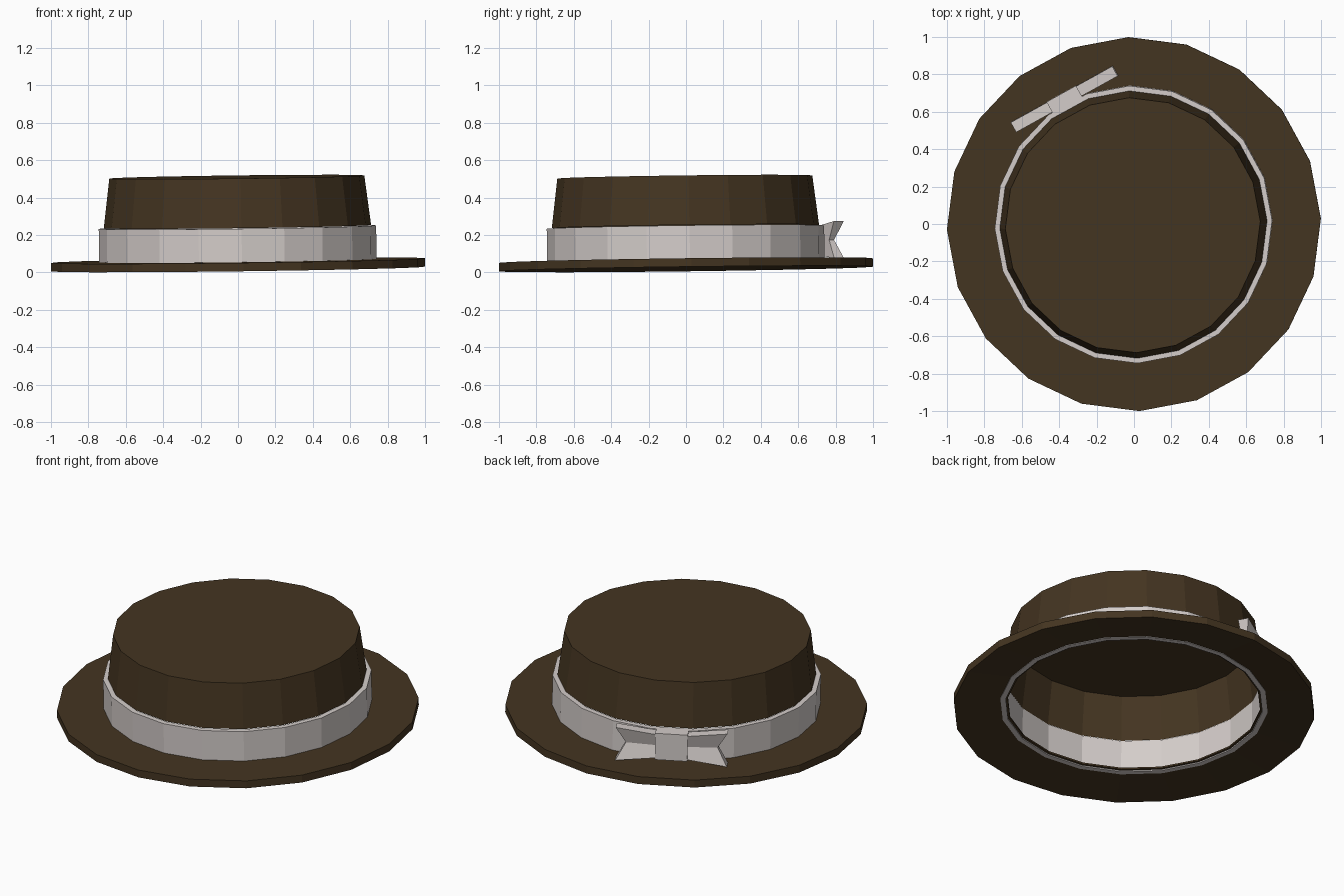
import bpy, bmesh
from math import cos, sin, radians
from mathutils import Matrix

if "Cube" in bpy.data.objects:
    bpy.data.objects.remove(bpy.data.objects["Cube"])

SIDES = 20
TURN = radians(1.7)
TILT = Matrix.Rotation(0.0125, 4, 'X') @ Matrix.Rotation(-0.0125, 4, 'Y')


def material(name, color):
    m = bpy.data.materials.new(name)
    m.diffuse_color = (*color, 1)
    m.use_nodes = True
    m.node_tree.nodes["Principled BSDF"].inputs["Base Color"].default_value = m.diffuse_color
    return m


brown = material("brown_felt", (0.058, 0.035, 0.015))
ribbon = material("pale_ribbon", (0.66, 0.61, 0.59))


def finish(bm, name, mat):
    bmesh.ops.recalc_face_normals(bm, faces=bm.faces)
    me = bpy.data.meshes.new(name)
    bm.to_mesh(me)
    bm.free()
    me.transform(TILT)
    me.materials.append(mat)
    ob = bpy.data.objects.new(name, me)
    bpy.context.collection.objects.link(ob)
    return ob


def lathe(name, profile, mat, closed=True, cap=False):
    """Spin an (r, z) profile into a faceted ring or shell."""
    bm = bmesh.new()
    rings = []
    for r, z in profile:
        rings.append([bm.verts.new((r * cos(TURN + radians(360 * i / SIDES)),
                                    r * sin(TURN + radians(360 * i / SIDES)), z))
                      for i in range(SIDES)])
    pairs = list(zip(rings, rings[1:]))
    if closed:
        pairs.append((rings[-1], rings[0]))
    for a, b in pairs:
        for i in range(SIDES):
            j = (i + 1) % SIDES
            bm.faces.new((a[i], a[j], b[j], b[i]))
    if cap:
        bm.faces.new(rings[-1])
    return finish(bm, name, mat)


# brim, thinning towards the head opening
lathe("brim", [(1.0, 0.018), (1.0, 0.063), (0.70, 0.063), (0.70, 0.053)], brown)
# hollow crown with a flat top
lathe("crown", [(0.715, 0.245), (0.682, 0.51)], brown, closed=False, cap=True)
# ribbon band
lathe("band", [(0.742, 0.045), (0.742, 0.242), (0.712, 0.242), (0.712, 0.045)], ribbon)

# bow frame: x along the bow, y outwards from the hat
BOW = Matrix.Translation((-0.37, 0.67, 0.165)) @ Matrix.Rotation(radians(29), 4, 'Z')


def bow_wing(name, side):
    """Flared wing with a swallowtail end and a horizontal crease."""
    outline = [(0.08, 0.07, 0.03), (0.31, 0.10, 0.03), (0.255, 0, 0.0),
               (0.31, -0.10, 0.03), (0.08, -0.07, 0.03), (0.08, 0, 0.015)]
    bm = bmesh.new()
    front = [bm.verts.new((side * u, d, z)) for u, z, d in outline]
    back = [bm.verts.new((side * u, -0.03, z)) for u, z, d in outline]
    for v in (front, back):
        bm.faces.new((v[0], v[1], v[2], v[5]))
        bm.faces.new((v[5], v[2], v[3], v[4]))
    for i in range(6):
        j = (i + 1) % 6
        bm.faces.new((front[i], front[j], back[j], back[i]))
    bm.transform(BOW)
    finish(bm, name, ribbon)


bow_wing("bow_wing_left", -1)
bow_wing("bow_wing_right", 1)

# bow knot
bm = bmesh.new()
bmesh.ops.create_cube(bm, size=1, matrix=BOW @ Matrix.Diagonal((0.18, 0.066, 0.16, 1)))
finish(bm, "bow_knot", ribbon)
